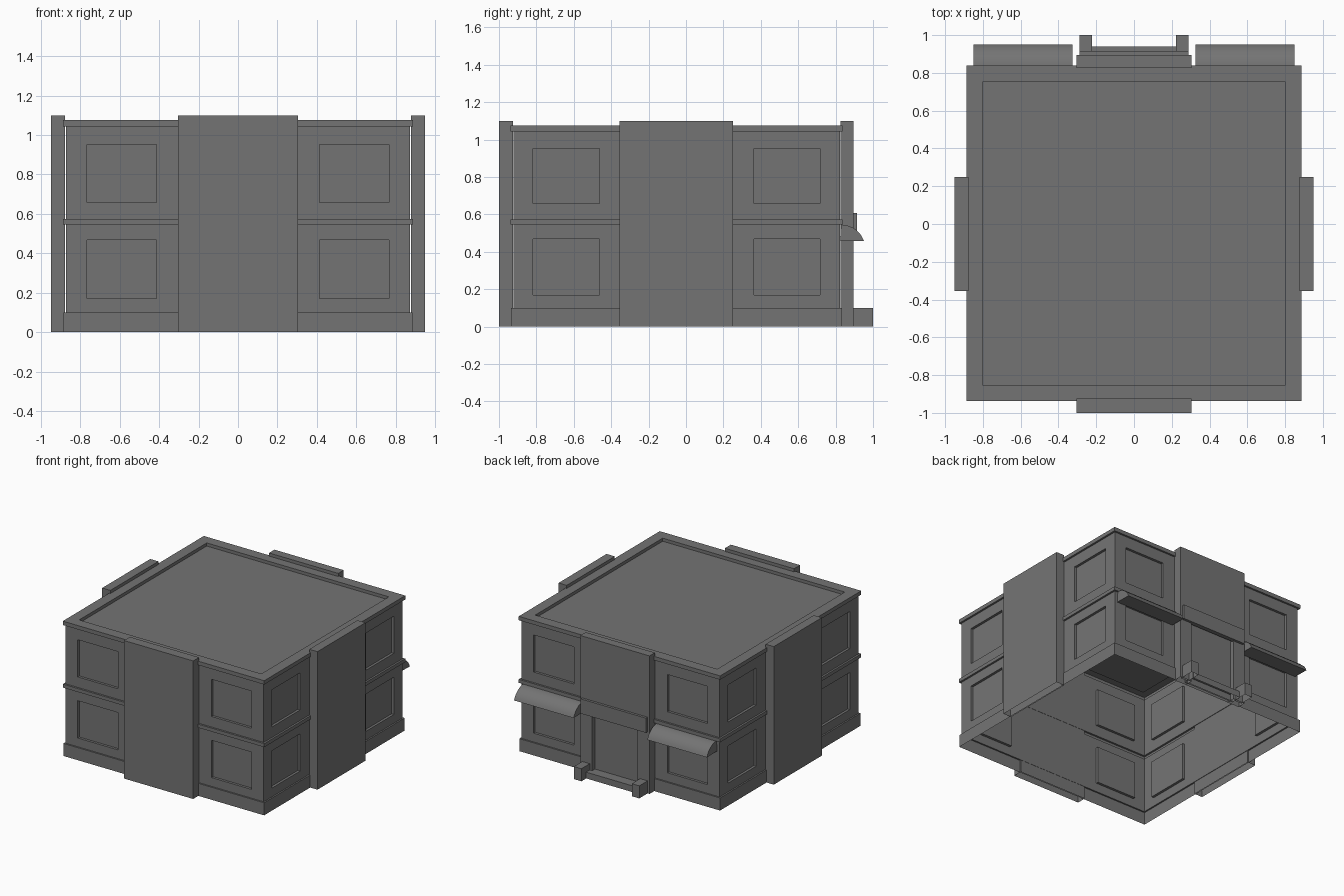
import bpy, bmesh, math
from mathutils import Matrix, Vector

if "Cube" in bpy.data.objects:
    bpy.data.objects.remove(bpy.data.objects["Cube"])

CY = -0.05  # building centre in y
grey = bpy.data.materials.new("dark_grey")
grey.diffuse_color = (.175, .175, .175, 1)
grey.use_nodes = True
grey.node_tree.nodes["Principled BSDF"].inputs["Base Color"].default_value = grey.diffuse_color


def finish(bm, name):
    me = bpy.data.meshes.new(name)
    bm.to_mesh(me)
    bm.free()
    me.materials.append(grey)
    ob = bpy.data.objects.new(name, me)
    bpy.context.collection.objects.link(ob)
    return ob


def box(name, x0, x1, y0, y1, z0, z1):
    bm = bmesh.new()
    bmesh.ops.create_cube(bm, size=1)
    for v in bm.verts:
        v.co = Vector(((x0 + x1) / 2 + v.co.x * (x1 - x0),
                       (y0 + y1) / 2 + v.co.y * (y1 - y0),
                       (z0 + z1) / 2 + v.co.z * (z1 - z0)))
    if z0 == 0:  # parts on the ground are open below
        bottom = [f for f in bm.faces if f.calc_center_median().z < 1e-4]
        bmesh.ops.delete(bm, geom=bottom, context='FACES')
    return finish(bm, name)


# Building shell: open below, wall profile (half width, height) run round a square
W = .873
profile = [(.885, 0), (.885, .10), (W, .10), (W, .17), (W, .467), (W, .545),
           (.888, .545), (.888, .573), (W, .573), (W, .657), (W, .953), (W, 1.044),
           (.888, 1.044), (.888, 1.075), (.803, 1.075), (.803, 1.05)]
bm = bmesh.new()
windows = []
for side in range(4):
    rot = Matrix.Translation((0, CY, 0)) @ Matrix.Rotation(side * math.pi / 2, 4, 'Z')
    for (r0, z0), (r1, z1) in zip(profile, profile[1:]):
        cut0 = [-r0, -.767, -.413, .413, .767, r0]
        cut1 = [-r1, -.767, -.413, .413, .767, r1]
        for i in range(5):
            pts = [(cut0[i], -r0, z0), (cut0[i + 1], -r0, z0),
                   (cut1[i + 1], -r1, z1), (cut1[i], -r1, z1)]
            f = bm.faces.new([bm.verts.new(rot @ Vector(p)) for p in pts])
            if z0 in (.17, .657) and i in (1, 3):
                windows.append(f)
bmesh.ops.remove_doubles(bm, verts=bm.verts[:], dist=1e-4)
# Sunken roof
rim = [e for e in bm.edges if e.is_boundary and all(v.co.z > 1 for v in e.verts)]
bmesh.ops.holes_fill(bm, edges=rim, sides=0)
bmesh.ops.recalc_face_normals(bm, faces=bm.faces[:])
# Recessed windows
bmesh.ops.inset_individual(bm, faces=[f for f in windows if f.is_valid],
                           thickness=0, depth=-0.02)
finish(bm, "building_shell")

# Projecting centre bays on the front and the two sides
box("front_bay", -.305, .305, -1.0, -.925, 0, 1.1)
for s, n in ((-1, "left"), (1, "right")):
    box(n + "_bay", min(s * .877, s * .949), max(s * .877, s * .949), -.355, .25, 0, 1.1)

# Entrance bay at the back
box("entrance_bay_upper", -.305, .305, .827, .895, .53, 1.1)
box("door_panel", -.2, .2, .827, .86, 0, .53)
box("entrance_lintel", -.288, .288, .88, .915, .49, .607)
box("door_step", -.225, .225, .85, .94, 0, .05)


# Awning: arc profile extruded along x
def awning(name, x0, x1):
    bm = bmesh.new()
    n, r, end = 8, .129, math.radians(19)
    y0, z0 = CY + W, .545 - r
    angles = [end + (math.pi / 2 - end) * i / n for i in range(n + 1)]
    prof = [(y0, .46)] + [(y0 + .006 + r * math.cos(a), z0 + r * math.sin(a)) for a in angles]
    face = bm.faces.new([bm.verts.new((x0, y, z)) for y, z in prof])
    out = bmesh.ops.extrude_face_region(bm, geom=[face], use_keep_orig=True)
    moved = [g for g in out["geom"] if isinstance(g, bmesh.types.BMVert)]
    bmesh.ops.translate(bm, verts=moved, vec=(x1 - x0, 0, 0))
    bmesh.ops.recalc_face_normals(bm, faces=bm.faces[:])
    ob = finish(bm, name)
    bpy.context.view_layer.objects.active = ob
    ob.select_set(True)
    bpy.ops.object.shade_smooth_by_angle(angle=math.radians(30))
    ob.select_set(False)


for s, n in ((-1, "left"), (1, "right")):
    def span(a, b):
        return min(s * a, s * b), max(s * a, s * b)
    box(n + "_door_jamb", *span(.2, .305), .827, .895, 0, .53)
    box(n + "_step_block", *span(.222, .288), .88, 1.0, 0, .1)
    awning(n + "_awning", *span(.325, .85))
